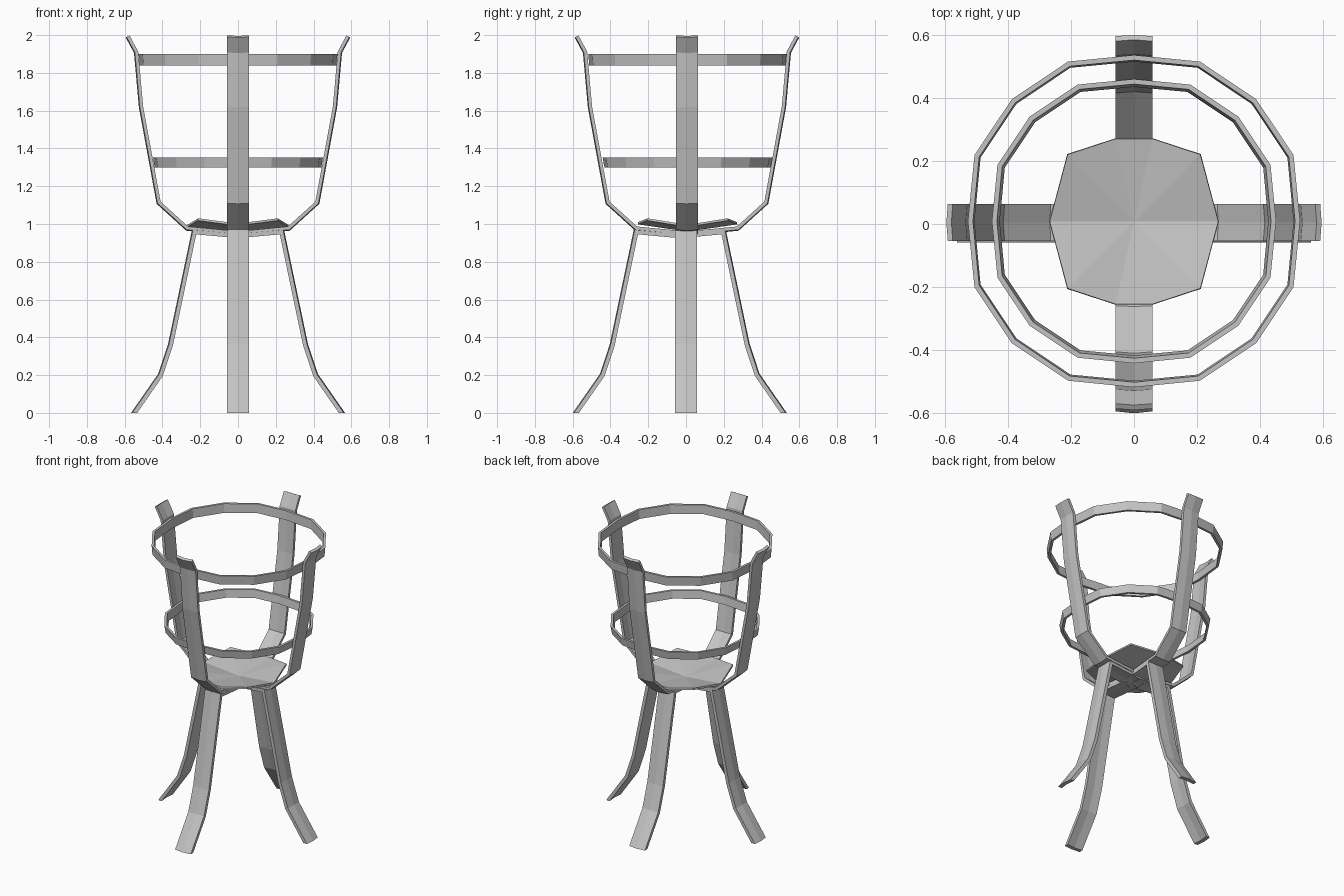
import bpy, bmesh, math
from mathutils import Vector, Matrix

if "Cube" in bpy.data.objects:
    bpy.data.objects.remove(bpy.data.objects["Cube"])

GREY = (0.55, 0.55, 0.55, 1)
metal = bpy.data.materials.new("grey_metal")
metal.use_nodes = True
metal.diffuse_color = GREY
metal.node_tree.nodes["Principled BSDF"].inputs["Base Color"].default_value = GREY


def make_object(name, bm):
    bmesh.ops.recalc_face_normals(bm, faces=bm.faces)
    mesh = bpy.data.meshes.new(name)
    bm.to_mesh(mesh)
    bm.free()
    mesh.materials.append(metal)
    obj = bpy.data.objects.new(name, mesh)
    bpy.context.collection.objects.link(obj)
    return obj


def loft(bm, sections, closed=False):
    """Join equal loops of points into a tube, capped unless closed."""
    loops = [[bm.verts.new(p) for p in s] for s in sections]
    pairs = list(zip(loops, loops[1:]))
    if closed:
        pairs.append((loops[-1], loops[0]))
    else:
        bm.faces.new(loops[0])
        bm.faces.new(loops[-1])
    n = len(loops[0])
    for a, b in pairs:
        for i in range(n):
            j = (i + 1) % n
            bm.faces.new((a[i], a[j], b[j], b[i]))


def bent_strap(name, path, thick, angle, shift_y, flat_end=False, width=0.118, crown=0.005):
    """Sweep a slightly crowned flat bar along a radius and height path."""
    pts = [Vector(p) for p in path]
    dirs = [(b - a).normalized() for a, b in zip(pts, pts[1:])]
    turn = Matrix.Translation((0, shift_y, 0)) @ Matrix.Rotation(angle, 4, 'Z')
    sections = []
    for i, p in enumerate(pts):
        d0, d1 = dirs[max(i - 1, 0)], dirs[min(i, len(dirs) - 1)]
        n0, n1 = Vector((-d0.y, d0.x)), Vector((-d1.y, d1.x))
        n = (n0 + n1) / (1 + n0.dot(n1))          # mitred corner
        if flat_end and i == len(pts) - 1:
            n = Vector((1 / n.x, 0))              # foot cut level with the floor
        h, w = thick / 2, width / 2
        outward = 1 if flat_end else -1
        ring = [(-w, -h), (0, -h + crown * outward), (w, -h),
                (w, h), (0, h + crown * outward), (-w, h)]
        sections.append([turn @ Vector((p.x + n.x * o, v, p.y + n.y * o)) for v, o in ring])
    bm = bmesh.new()
    loft(bm, sections)
    return make_object(name, bm)


# Four basket straps and four splayed legs, each meeting in a cross underneath
strap_path = [(0, 0.952), (0.268, 0.978), (0.418, 1.114), (0.511, 1.62), (0.537, 1.91), (0.582, 1.994)]
leg_path = [(0, 0.936), (0.23, 0.957), (0.355, 0.36), (0.408, 0.2), (0.547, 0)]
for k, side in enumerate(("left", "back", "right", "front")):
    angle = k * math.pi / 2
    bent_strap(side + "_strap", strap_path, 0.018, angle, 0.005)
    bent_strap(side + "_leg", leg_path, 0.022, angle, -0.033 if k % 2 else 0, flat_end=True)


# Sixteen-sided hoops, flattened a little where the straps hold them
def hoop(name, radius, z0, z1, taper, thick=0.016, sides=16):
    sections = []
    for i in range(sides):
        a = 2 * math.pi * i / sides
        r = radius * (0.962 if i % 4 == 0 else 1)
        corners = [(r - taper, z0), (r, z1), (r - thick, z1), (r - thick - taper, z0)]
        sections.append([(q * math.cos(a), q * math.sin(a) + 0.009, z) for q, z in corners])
    bm = bmesh.new()
    loft(bm, sections, closed=True)
    return make_object(name, bm)


hoop("upper_hoop", 0.547, 1.84, 1.9, 0.005)
hoop("lower_hoop", 0.468, 1.3, 1.352, 0.009)

# Shallow dished plate with raised corners
quarter = [(0.267, 0, 0.996), (0.21, 0.212, 1.03), (0.058, 0.262, 1.01)]
right_half = [(x, -y, z) for x, y, z in quarter[:0:-1]] + quarter
outline = right_half + [(-x, y, z) for x, y, z in reversed(right_half)]
bm = bmesh.new()
centre = bm.verts.new((0, 0.008, 0.972))
rim = [bm.verts.new((x, y + 0.008, z)) for x, y, z in outline]
for i, v in enumerate(rim):
    bm.faces.new((centre, v, rim[(i + 1) % len(rim)]))
plate = make_object("floor_plate", bm)
solid = plate.modifiers.new("thickness", 'SOLIDIFY')
solid.thickness = 0.012
solid.offset = -1
